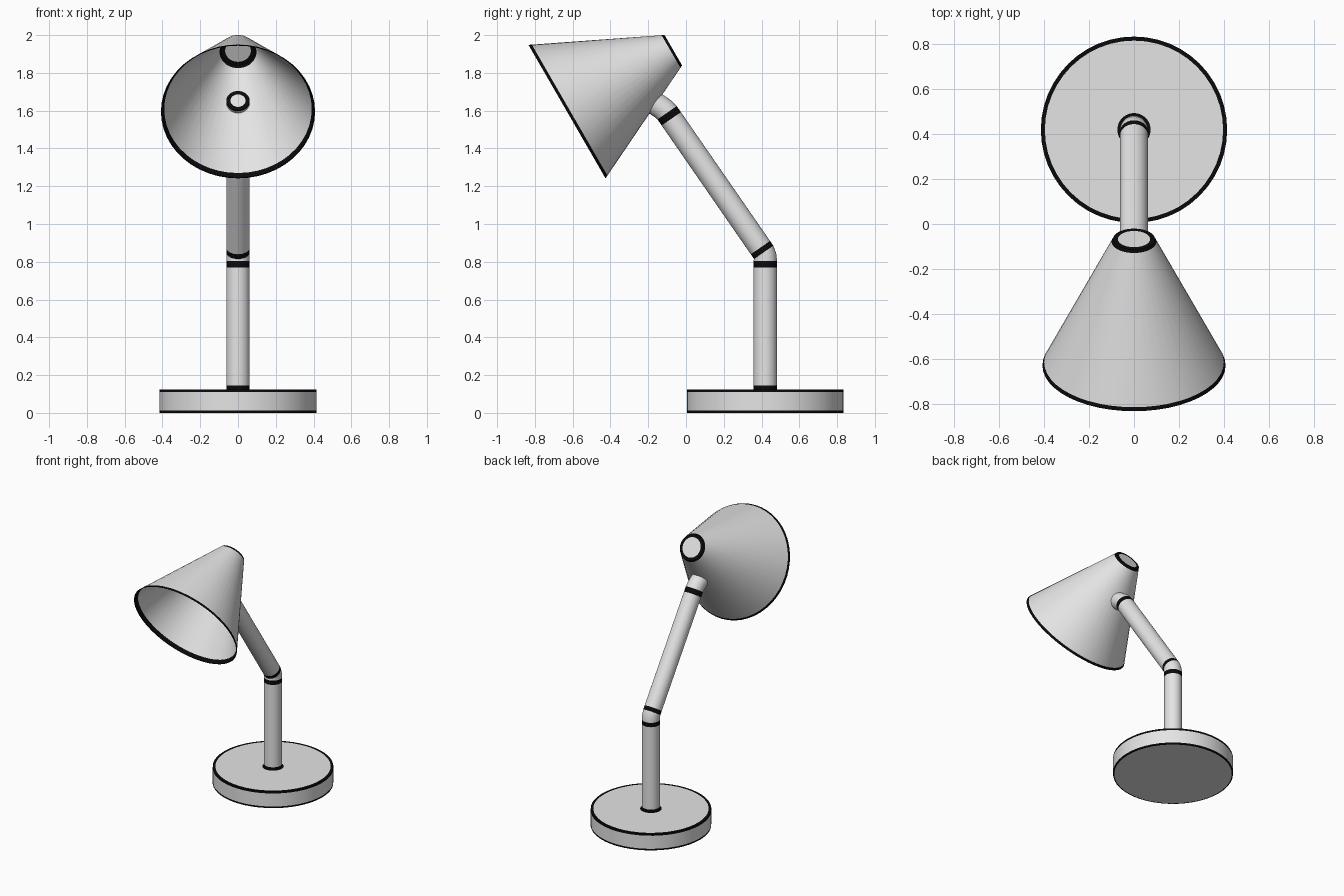
import bpy, bmesh, math
from mathutils import Vector, Matrix

if "Cube" in bpy.data.objects:
    bpy.data.objects.remove(bpy.data.objects["Cube"])

SEG = 48


def material(name, value):
    m = bpy.data.materials.new(name)
    m.diffuse_color = (value, value, value, 1)
    m.use_nodes = True
    m.node_tree.nodes["Principled BSDF"].inputs["Base Color"].default_value = m.diffuse_color
    return m


MATS = [material("pale_grey", 0.78), material("ink_black", 0.003)]


def lathe(name, rows, rings):
    """Join rings of points; rings[i] = (centre, axis, radius), rows[i] = material of strip i.
    A radius of 0 closes the surface with a single point."""
    bm = bmesh.new()
    loops = []
    for c, n, r in rings:
        c, n = Vector(c), Vector(n).normalized()
        if r == 0:
            loops.append([bm.verts.new(c)])
            continue
        u = Vector((1, 0, 0))
        v = n.cross(u)
        loops.append([bm.verts.new(c + r * (math.cos(a) * u + math.sin(a) * v))
                      for a in (2 * math.pi * i / SEG for i in range(SEG))])
    for a, b, mat in zip(loops, loops[1:], rows):
        for i in range(SEG):
            j = (i + 1) % SEG
            if len(a) == 1:
                vs = (a[0], b[i], b[j])
            elif len(b) == 1:
                vs = (a[i], b[0], a[j])
            else:
                vs = (a[i], b[i], b[j], a[j])
            bm.faces.new(vs).material_index = mat
    bmesh.ops.recalc_face_normals(bm, faces=bm.faces)
    me = bpy.data.meshes.new(name)
    bm.to_mesh(me)
    bm.free()
    ob = bpy.data.objects.new(name, me)
    bpy.context.collection.objects.link(ob)
    for m in MATS:
        me.materials.append(m)
    bpy.ops.object.select_all(action='DESELECT')
    ob.select_set(True)
    bpy.context.view_layer.objects.active = ob
    bpy.ops.object.shade_smooth_by_angle(angle=math.radians(35))
    return ob


def revolve(name, start, axis, profile):
    """profile = (radius, distance along axis, material of the strip that follows)"""
    start, axis = Vector(start), Vector(axis).normalized()
    return lathe(name, [p[2] for p in profile[:-1]],
                 [(start + axis * d, axis, r) for r, d, _ in profile])


# Round base with inked rims and an inked ring at the stem foot
revolve("base", (0, 0.42, 0), (0, 0, 1), [
    (0, 0, 0), (0.407, 0, 1), (0.415, 0, 1), (0.415, 0.012, 0), (0.415, 0.111, 1),
    (0.415, 0.125, 1), (0.397, 0.125, 0), (0.074, 0.125, 1), (0.055, 0.125, 0), (0, 0.125, 0)])

# Bent stem: post, elbow, arm and neck, with inked joints
R = 0.062
UP, ARM, NECK = (0, 0, 1), (0, -0.569, 0.822), (0, -0.82, 0.57)
path = [  # y, z, direction, radius, material of the strip that follows
    (0.42, 0.11, UP, 0, 0), (0.42, 0.11, UP, R, 1), (0.42, 0.145, UP, R, 0),
    (0.42, 0.77, UP, R, 1), (0.42, 0.803, UP, R, 0),
    (0.418, 0.828, (0, -0.29, 0.957), R, 0),
    (0.411, 0.850, ARM, R, 1), (0.394, 0.875, ARM, R, 0),
    (-0.078, 1.557, ARM, R, 1), (-0.100, 1.589, ARM, R, 0),
    (-0.122, 1.610, (0, -0.71, 0.70), R, 0),
    (-0.178, 1.648, NECK, R, 1), (-0.186, 1.653, NECK, R, 1),
    (-0.186, 1.653, NECK, 0.040, 0), (-0.186, 1.653, NECK, 0, 0)]
lathe("stem", [p[4] for p in path[:-1]],
      [((0, y, z), d, r) for y, z, d, r, _ in path])

# Hollow cone shade, thin walled and capped at the narrow end
L, R0, R1, T = 0.65, 0.408, 0.093, 0.005


def cone_r(d):
    return R0 + (R1 - R0) * d / L


revolve("shade", (0, -0.63, 1.595), (0, 0.866, 0.5), [
    (0, L - T, 0), (0.068, L - T, 1), (cone_r(L - T) - T, L - T, 1),
    (cone_r(L - 0.02) - T, L - 0.02, 0), (cone_r(0.026) - T, 0.026, 1),
    (R0 - T, 0, 1), (R0, 0, 1), (cone_r(0.016), 0.016, 0),
    (cone_r(L - 0.014), L - 0.014, 1), (R1, L, 1), (0.072, L, 0), (0, L, 0)])
